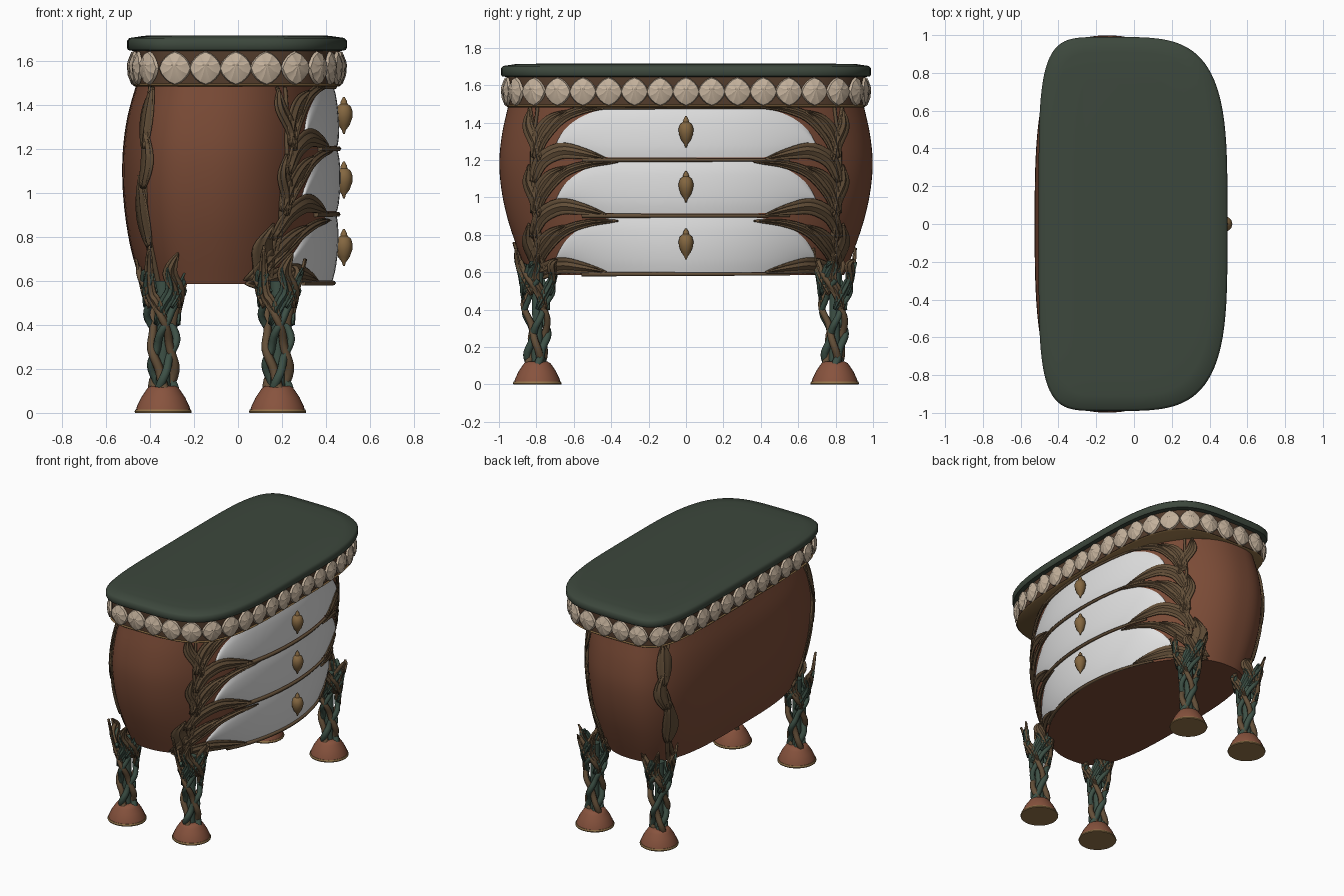
import bpy, bmesh, math
from mathutils import Vector

if "Cube" in bpy.data.objects:
    bpy.data.objects.remove(bpy.data.objects["Cube"])


def material(name, r, g, b):
    m = bpy.data.materials.new(name)
    m.use_nodes = True
    m.diffuse_color = (r, g, b, 1)
    m.node_tree.nodes["Principled BSDF"].inputs["Base Color"].default_value = (r, g, b, 1)
    return m


WOOD = material("red brown wood", .195, .07, .037)
FOOT = material("terracotta", .245, .087, .048)
GREEN = material("dark green top", .046, .064, .046)
SHELL = material("cream shell", .55, .44, .33)
WHITE = material("white drawer", .75, .75, .75)
VINE = material("bronze vine", .125, .078, .04)
STEM = material("green vine", .046, .08, .06)
GOLD = material("gold", .3, .18, .07)
KNOB = material("aged brass", .23, .135, .052)
DARK = material("dark frieze", .085, .045, .025)


def finish(name, bm, mat, angle=40, thick=0):
    bmesh.ops.recalc_face_normals(bm, faces=bm.faces)
    me = bpy.data.meshes.new(name)
    bm.to_mesh(me)
    bm.free()
    me.materials.append(mat)
    ob = bpy.data.objects.new(name, me)
    bpy.context.collection.objects.link(ob)
    bpy.ops.object.select_all(action='DESELECT')
    ob.select_set(True)
    bpy.context.view_layer.objects.active = ob
    bpy.ops.object.shade_smooth_by_angle(angle=math.radians(angle))
    if thick:
        mod = ob.modifiers.new("thickness", 'SOLIDIFY')
        mod.thickness, mod.offset = thick, 0


def loft(name, rings, mat, angle=40):
    bm = bmesh.new()
    loops = [[bm.verts.new(p) for p in ring] for ring in rings]
    n = len(loops[0])
    for a, b in zip(loops, loops[1:]):
        for i in range(n):
            bm.faces.new((a[i], a[(i + 1) % n], b[(i + 1) % n], b[i]))
    bm.faces.new(loops[0])
    bm.faces.new(loops[-1])
    finish(name, bm, mat, angle)


def lathe(name, centre, profile, mat, n=24):
    c = Vector(centre)
    ring = lambda r, z: [c + Vector((r * math.cos(math.tau * i / n), r * math.sin(math.tau * i / n), z)) for i in range(n)]
    loft(name, [ring(r, z) for r, z in profile], mat)


def tubes(name, paths, mat, depth):
    cu = bpy.data.curves.new(name, 'CURVE')
    cu.dimensions, cu.bevel_depth, cu.bevel_resolution, cu.use_fill_caps = '3D', depth, 1, True
    for path in paths:
        sp = cu.splines.new('POLY')
        sp.points.add(len(path) - 1)
        for i, p in enumerate(path):
            sp.points[i].co = (*p, 1)
            sp.points[i].radius = 1 - .4 * i / len(path)
    cu.materials.append(mat)
    bpy.context.collection.objects.link(bpy.data.objects.new(name, cu))


def catmull(p, t):
    """Smooth value at t (0 to 1) along a list of numbers or vectors."""
    p = [2 * p[0] - p[1], *p, 2 * p[-1] - p[-2]]
    f = min(max(t, 0), 1) * (len(p) - 3)
    i = min(int(f), len(p) - 4)
    t = f - i
    a, b, c, d = p[i:i + 4]
    return .5 * (2 * b + (c - a) * t + (2 * a - 5 * b + 4 * c - d) * t * t + (3 * b - a - 3 * c + d) * t ** 3)


def spline(pts, n=14):
    vectors = [Vector(q) for q in pts]
    return [catmull(vectors, k / n) for k in range(n + 1)]


def leaf(bm, pts, width, place):
    """Ridged pointed blade along a path laid on a surface."""
    path, prev = spline(pts), None
    for i, p in enumerate(path):
        t = i / (len(path) - 1)
        d = (path[min(i + 1, len(path) - 1)] - path[max(i - 1, 0)]).normalized()
        side = Vector((-d.y, d.x)) * width * (.2 * (1 - t) + .5 * math.sin(math.pi * t) ** .8 + .02)
        row = [bm.verts.new(place(*(p + side * k), h)) for k, h in ((-1, .016), (-.5, .009), (0, .019), (.5, .009), (1, .016))]
        if prev:
            for j in range(4):
                bm.faces.new((prev[j], prev[j + 1], row[j + 1], row[j]))
        prev = row


# Plan outline: a bowed front and a squarer back
CX = -.12


def outline(back, front, half, nb, nf, z, n=96):
    pts = []
    for i in range(n):
        c, s = math.cos(math.tau * i / n), math.sin(math.tau * i / n)
        a, e = (front - CX, nf) if c > 0 else (back + CX, nb)
        pts.append(Vector((CX + math.copysign(a * abs(c) ** (2 / e), c), math.copysign(half * abs(s) ** (2 / e), s), z)))
    return pts


def slab(inset, z, n=96):
    return outline(.505 - inset, .495 - inset, .99 - inset, 5, 3.8, z, n)


# Swelling body, with extents at even heights
LOW, HIGH = .585, 1.5
HALF = (.845, .905, .955, .987, .998, .982, .948)
BACK = (.44, .485, .512, .525, .523, .502, .46)
FRONT = (.425, .439, .446, .45, .45, .442, .43)
BACK_BOW = 3.1


def at(table, z):
    return catmull(table, (z - LOW) / (HIGH - LOW))


def bow(z):
    return 1.95 + .2 * (z - LOW) / (HIGH - LOW)


heights = [LOW + (HIGH - LOW) * i / 24 for i in range(25)]
loft("body", [outline(at(BACK, z), at(FRONT, z), at(HALF, z), BACK_BOW, bow(z), z) for z in heights], WOOD)


def on_front(s):
    """Point on the bowed drawer face at height z, raised by h."""
    def place(y, z, h):
        a, b, e = at(FRONT, z) - CX, at(HALF, z), bow(z)
        q = min(abs(y) / b, .98)
        r = (1 - q ** e) ** (1 / e)
        nrm = Vector((r ** (e - 1) / a, math.copysign(q ** (e - 1) / b, y), 0)).normalized()
        p = Vector((CX + a * r, math.copysign(q * b, y), z)) + nrm * h
        return Vector((p.x, s * p.y, p.z))
    return place


def on_end(s):
    """Point on the rear part of an end wall."""
    def place(x, z, h):
        a, b, e = at(BACK, z) + CX, at(HALF, z), BACK_BOW
        q = min(abs(x - CX) / a, .98)
        r = (1 - q ** e) ** (1 / e)
        nrm = Vector((-q ** (e - 1) / a, r ** (e - 1) / b, 0)).normalized()
        p = Vector((CX - q * a, b * r, z)) + nrm * h
        return Vector((p.x, s * p.y, p.z))
    return place


# Top board, frieze and its gold lip
loft("top_board", [slab(i, z) for i, z in ((.035, 1.643), (.006, 1.648), (0, 1.66), (0, 1.69), (.012, 1.703), (.08, 1.713), (.2, 1.715))], GREEN, 50)
loft("frieze", [slab(i, z) for i, z in ((.034, 1.497), (.034, 1.645))], DARK)
loft("frieze_lip", [slab(i, z) for i, z in ((.036, 1.482), (.026, 1.49), (.036, 1.498))], KNOB)

# Shells spaced evenly round the frieze
path = slab(.034, 1.566, 1200)
steps = [(path[(i + 1) % 1200] - p).length for i, p in enumerate(path)]
COUNT = 37
pitch = sum(steps) / COUNT
bm, walked, due = bmesh.new(), 0, 0
for i, start in enumerate(path):
    ahead = path[(i + 1) % 1200] - start
    while due < walked + steps[i] and due < pitch * (COUNT - .5):
        p = start + ahead * ((due - walked) / steps[i])
        due += pitch
        tan = ahead.normalized()
        out = Vector((tan.y, -tan.x, 0))
        rings = []
        for scale, h in ((1, .002), (.94, .014), (.5, .026)):
            ring = []
            for k in range(16):
                c, s = math.cos(math.tau * k / 16), math.sin(math.tau * k / 16)
                r = scale / (abs(c) ** 1.5 + abs(s) ** 1.5) ** (1 / 1.5)
                lift = h + (.004 if k % 2 else 0) * (h > .01)
                ring.append(bm.verts.new(p + tan * c * r * pitch * .54 + out * lift + Vector((0, 0, s * r * .077))))
            rings.append(ring)
        tip = bm.verts.new(p + out * .034 + Vector((0, 0, .015)))
        bm.faces.new(rings[0])
        for k in range(16):
            j = (k + 1) % 16
            for a, b in zip(rings, rings[1:]):
                bm.faces.new((a[k], a[j], b[j], b[k]))
            bm.faces.new((rings[2][k], rings[2][j], tip))
    walked += steps[i]
finish("frieze_shells", bm, SHELL, 25)

# Drawers with tapering ends, and knobs
DRAWERS = ((.6, .888), (.915, 1.187), (1.213, 1.475))
front = on_front(1)
for n, (zb, zt) in enumerate(DRAWERS):
    bm, prev = bmesh.new(), None
    for i in range(49):
        y = -.69 * math.cos(math.pi * i / 48)
        q = min(max((abs(y) - .36) / .33, 0), 1)
        lo, hi = zb + .06 * q * q, zt - (zt - zb - .06) * (1 - (1 - q * q) ** .6)
        row = [bm.verts.new(front(y, lo + (hi - lo) * k / 8 + .0005 * k, .003 + .012 * math.sin(math.pi * k / 8) ** .6)) for k in range(9)]
        if prev:
            for k in range(8):
                bm.faces.new((prev[k], row[k], row[k + 1], prev[k + 1]))
        prev = row
    finish(f"drawer_{n + 1}", bm, WHITE)
    mid = (.481, 0, (zb + zt) / 2 + .008)
    lathe(f"knob_{n + 1}", mid, ((.004, -.085), (.009, -.068), (.026, -.045), (.038, -.012), (.04, .014), (.032, .04), (.016, .052), (.014, .064), (.004, .083)), KNOB, 12)

# Rails between the drawers
rails = [[front(-.55 + 1.1 * i / 30, z, .008) for i in range(31)] for z in (.59, .902, 1.2, 1.482)]
tubes("drawer_rails", rails, VINE, .014)

# Foliage framing the drawers, and the vines on the rear corners
for label, s in (("left", 1), ("right", -1)):
    place, bm, stems = on_front(s), bmesh.new(), []
    for zb, zt in DRAWERS:
        sprays = (
            (.04, (.79, -.0), (.745, .11), (.65, .215), (.52, .262), (.36, .275)),
            (.07, (.81, -.13), (.765, -.02), (.67, .035), (.56, .025), (.42, -.008)),
            (.05, (.78, -.02), (.8, .08), (.835, .17), (.83, .26)),
            (.055, (.81, .0), (.775, .12), (.72, .2), (.63, .25)))
        for w, *pts in sprays:
            leaf(bm, [(y, max(zb + z, .6)) for y, z in pts], w, place)
    finish(f"front_leaves_{label}", bm, VINE, 40, .008)
    for pts in (((.74, .6), (.8, .8), (.78, 1), (.82, 1.2), (.79, 1.48)), ((.77, .6), (.78, .8), (.82, 1), (.79, 1.2), (.83, 1.48))):
        stems.append([place(p.x, p.y, .006) for p in spline(pts, 30)])
    end, bm = on_end(s), bmesh.new()
    for pts in (((-.36, .6), (-.4, .8), (-.435, 1.05), (-.41, 1.25), (-.385, 1.49)), ((-.38, .6), (-.41, .85), (-.42, 1.1), (-.42, 1.25), (-.395, 1.49))):
        stems.append([end(p.x, p.y, .003) for p in spline(pts, 30)])
    for pts in (((-.39, .75), (-.42, .9), (-.435, 1.08)), ((-.42, 1.02), (-.4, 1.15), (-.41, 1.3)), ((-.415, 1.2), (-.4, 1.35), (-.375, 1.48))):
        leaf(bm, pts, .04, end)
    finish(f"rear_leaves_{label}", bm, VINE, 40, .008)
    tubes(f"corner_vines_{label}", stems, VINE, .015)


# Legs of braided vines on bell feet
def leg(name, cx, cy):
    lathe(name + "_foot_rim", (cx, cy, 0), ((.128, 0), (.13, .006), (.126, .016)), GOLD, 32)
    lathe(name + "_foot", (cx, cy, 0), ((.124, .012), (.119, .03), (.1, .07), (.08, .1), (.07, .114), (.055, .122)), FOOT, 32)

    def around(u, z, h):
        q = max(z - .2, 0) / .5
        r, a = .04 + .072 * q ** 1.7 + h, u / .08
        return Vector((cx + r * math.cos(a), cy + r * math.sin(a), z))
    for mat, turn, top, tag in ((STEM, .34, .6, "green"), (VINE, -.32, .7, "bronze")):
        paths, bm = [], bmesh.new()
        for k in range(3):
            u = .08 * (math.tau * k / 3 + (0 if turn > 0 else .7))
            paths.append([around(u + turn * t / 24, .1 + (top - .14) * t / 24, .004 + .01 * math.sin(t * .7 + k * 2 + turn * 5)) for t in range(25)])
            tip = top + .03 * k
            for lag, base in ((0, .4), (.08, .48)):
                v = u + lag
                leaf(bm, ((v, base), (v + turn * .15, base + .1), (v + turn * .22, base + .16), (v + turn * .16, tip - lag * .4)), .045, around)
        tubes(f"{name}_{tag}_vines", paths, mat, .023)
        finish(f"{name}_{tag}_leaves", bm, mat, 40, .008)
    lathe(name + "_core", (cx, cy, 0), ((.034, .1), (.028, .35), (.034, .6)), STEM, 10)


for label, s in (("left", 1), ("right", -1)):
    leg(f"front_leg_{label}", .18, .795 * s)
    leg(f"rear_leg_{label}", -.34, .795 * s)
